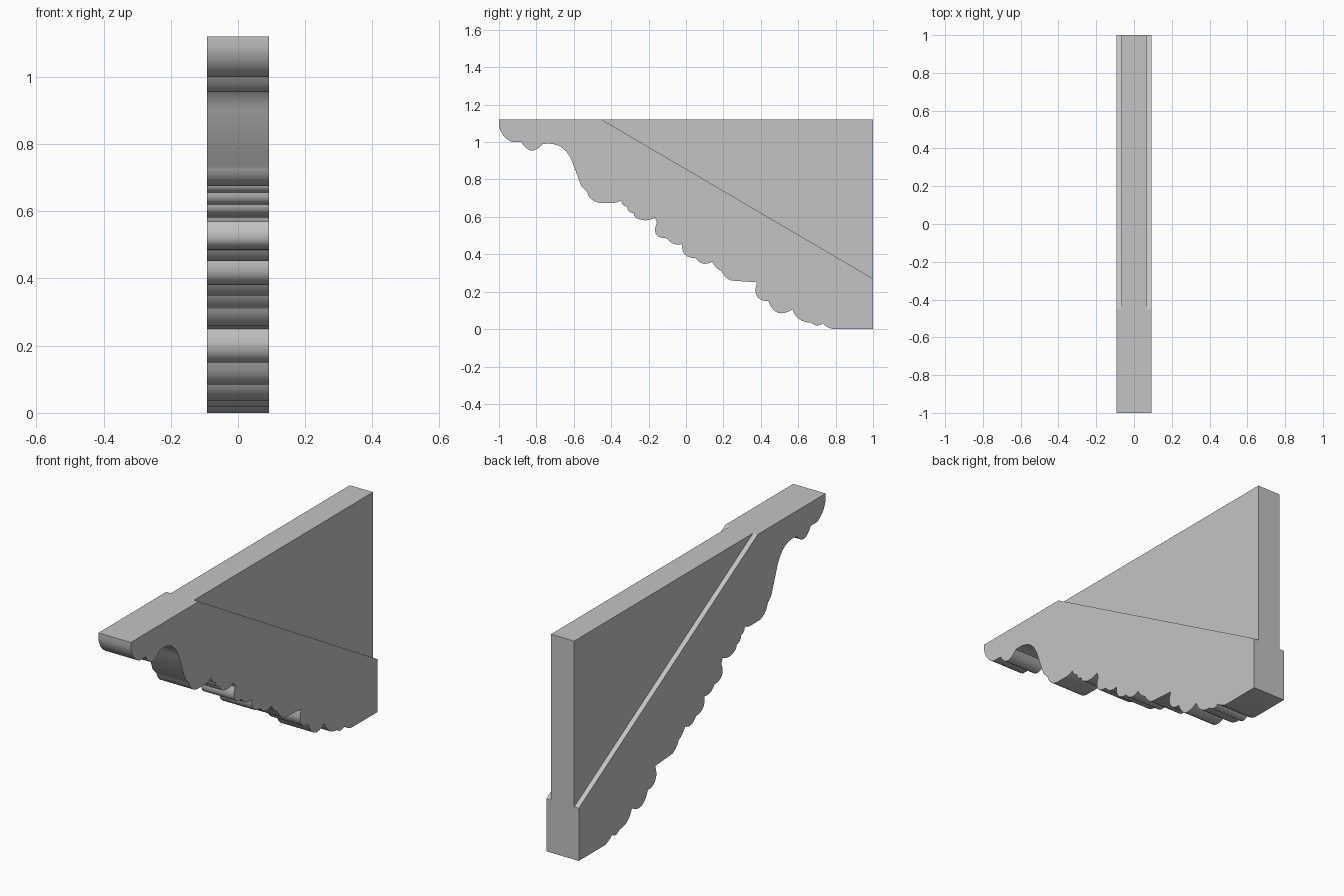
import bpy
import bmesh
from math import radians
from mathutils import Vector

cube = bpy.data.objects.get("Cube")
if cube:
    bpy.data.objects.remove(cube, do_unlink=True)

TOP = 1.12
BAND_HALF = 0.092
PANEL_HALF = 0.066
ARC_STEPS = 8

stone = bpy.data.materials.new("light grey stone")
stone.use_nodes = True
stone.diffuse_color = (0.55, 0.55, 0.55, 1)
stone.node_tree.nodes["Principled BSDF"].inputs["Base Color"].default_value = stone.diffuse_color


def scalloped_edge(start, arcs):
    """Chain of shallow arcs: each entry is end y, end z, outward bulge."""
    points = [Vector(start)]
    for y, z, bulge in arcs:
        a, b = points[-1], Vector((y, z))
        d = b - a
        outward = Vector((d.y, -d.x)).normalized()
        steps = ARC_STEPS if bulge else 1
        for i in range(1, steps + 1):
            t = i / steps
            points.append(a + d * t + outward * (bulge * t * (1 - t) * 4))
    return points


def slab(name, outline, half):
    """Extrude a side outline (y, z) across x, centred on zero."""
    bm = bmesh.new()
    face = bm.faces.new([bm.verts.new((-half, y, z)) for y, z in outline])
    extruded = bmesh.ops.extrude_face_region(bm, geom=[face])
    moved = [v for v in extruded["geom"] if isinstance(v, bmesh.types.BMVert)]
    bmesh.ops.translate(bm, verts=moved, vec=(half * 2, 0, 0))
    bmesh.ops.recalc_face_normals(bm, faces=bm.faces)
    mesh = bpy.data.meshes.new(name)
    bm.to_mesh(mesh)
    bm.free()
    mesh.materials.append(stone)
    obj = bpy.data.objects.new(name, mesh)
    bpy.context.collection.objects.link(obj)
    return obj


# Diagonal line where the thick band meets the recessed panel
seam_top = (-0.45, TOP)
seam_back = (1, 0.27)

# Carved lower edge, from the front tip down to the foot
edge = scalloped_edge((-1, 1.09), [
    (-0.93, 1.0, 0.015), (-0.88, 1.0, 0), (-0.765, 0.99, 0.04),
    (-0.61, 0.9, -0.035), (-0.56, 0.765, 0), (-0.53, 0.735, 0),
    (-0.46, 0.675, 0.015), (-0.39, 0.675, 0), (-0.345, 0.69, 0.004),
    (-0.315, 0.655, 0.01), (-0.28, 0.62, 0.01), (-0.255, 0.59, 0.006),
    (-0.2, 0.583, 0.004), (-0.165, 0.595, 0), (-0.155, 0.57, 0),
    (-0.1, 0.485, 0.038), (-0.02, 0.455, 0.015), (0.05, 0.38, 0.028),
    (0.14, 0.36, 0.02), (0.19, 0.31, 0.006), (0.24, 0.26, 0.006),
    (0.38, 0.25, 0), (0.37, 0.21, 0), (0.44, 0.15, 0.022),
    (0.57, 0.105, 0.042), (0.67, 0.035, 0.022), (0.73, 0.03, 0.013),
    (0.79, 0, 0.005), (1, 0, 0),
])

# Thick carved band
band = slab("carved_band", [(-1, TOP)] + edge + [seam_back, seam_top], BAND_HALF)
bpy.ops.object.select_all(action="DESELECT")
band.select_set(True)
bpy.context.view_layer.objects.active = band
bpy.ops.object.shade_smooth_by_angle(angle=radians(30))

# Thinner triangular panel behind the band
slab("recessed_panel", [seam_top, seam_back, (1, TOP)], PANEL_HALF)
